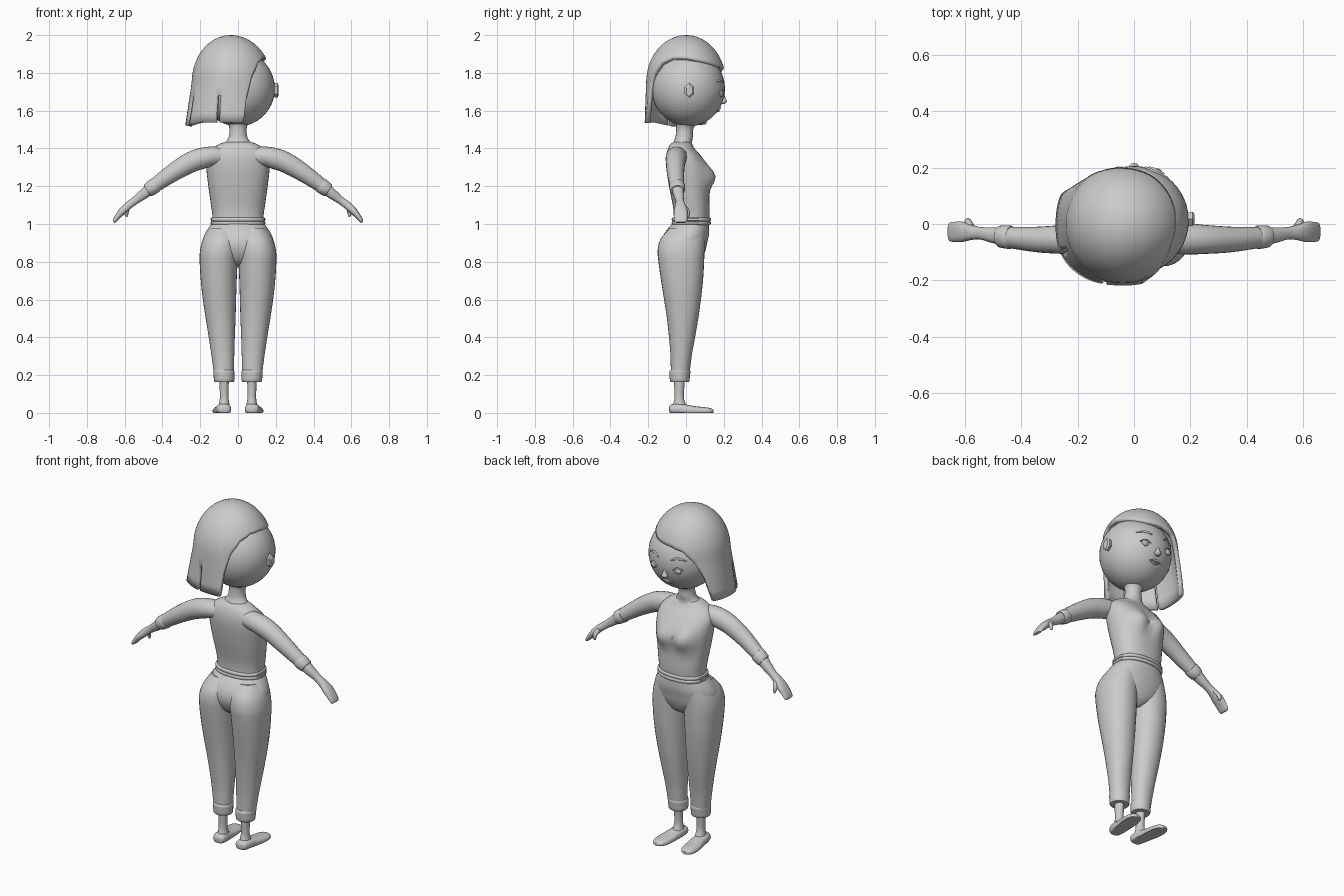
import bpy, bmesh, math
from mathutils import Vector

grey = bpy.data.materials.new("plain grey")
grey.diffuse_color = (0.6, 0.6, 0.6, 1)


def finish(name, bm, mirror=False, angle=40):
    bmesh.ops.recalc_face_normals(bm, faces=bm.faces)
    me = bpy.data.meshes.new(name)
    bm.to_mesh(me)
    bm.free()
    for p in me.polygons:
        p.use_smooth = True
    me.set_sharp_from_angle(angle=math.radians(angle))
    me.materials.append(grey)
    ob = bpy.data.objects.new(name, me)
    bpy.context.collection.objects.link(ob)
    if mirror:
        m = ob.modifiers.new("mirror", "MIRROR")
        m.use_mirror_merge = False
    return ob


def smooth_rows(rows, sub):
    """Catmull-Rom interpolation of parameter tuples."""
    out = []
    for i in range(len(rows) - 1):
        a, b, c, d = (rows[max(i - 1, 0)], rows[i], rows[i + 1], rows[min(i + 2, len(rows) - 1)])
        for k in range(sub):
            t = k / sub
            out.append([0.5 * (2 * q + (r - p) * t + (2 * p - 5 * q + 4 * r - s) * t * t
                               + (3 * q - p - 3 * r + s) * t ** 3)
                        for p, q, r, s in zip(a, b, c, d)])
    return out + [list(rows[-1])]


def tube(name, rows, u, tangent=None, n=24, sub=4, power=2, mirror=False, warp=None, angle=40):
    """Loft of ellipses, rows = (x, y, z, radius along u, radius across)."""
    rows = smooth_rows(rows, sub)
    u = Vector(u)
    bm = bmesh.new()
    rings = []
    for i, r in enumerate(rows):
        t = tangent or Vector(rows[min(i + 1, len(rows) - 1)][:3]) - Vector(rows[max(i - 1, 0)][:3])
        v = Vector(t).cross(u).normalized()
        ring = []
        for k in range(n):
            c, s = math.cos(math.tau * k / n), math.sin(math.tau * k / n)
            c, s = (math.copysign(abs(w) ** (2 / power), w) for w in (c, s))
            p = Vector(r[:3]) + u * r[3] * c + v * r[4] * s
            ring.append(bm.verts.new(warp(p) if warp else p))
        rings.append(ring)
    for a, b in zip(rings, rings[1:]):
        for k in range(n):
            bm.faces.new((a[k], a[(k + 1) % n], b[(k + 1) % n], b[k]))
    bm.faces.new(rings[0])
    bm.faces.new(rings[-1])
    return finish(name, bm, mirror, angle)


def stack(name, rows, **kw):
    """Upright loft, rows = (z, x0, x1, y0, y1)."""
    rows = [((a + b) / 2, (c + d) / 2, z, (b - a) / 2, (d - c) / 2) for z, a, b, c, d in rows]
    return tube(name, rows, (1, 0, 0), (0, 0, 1), **kw)


def ball(name, loc, size, mirror=False, seg=32, rings=20):
    bm = bmesh.new()
    bmesh.ops.create_uvsphere(bm, u_segments=seg, v_segments=rings, radius=1)
    for v in bm.verts:
        v.co = Vector(a * b + c for a, b, c in zip(v.co, size, loc))
    return finish(name, bm, mirror)


# Shirt body, with the chest pushed forward
def chest(p):
    if p.y > 0:
        p.y += 0.045 * math.exp(-((abs(p.x) - 0.065) ** 2 + (p.z - 1.25) ** 2) / 0.0035)
    return p


stack("shirt", [(1.0, -.135, .135, -.065, .12), (1.05, -.136, .136, -.065, .125),
                (1.1, -.143, .143, -.07, .125), (1.2, -.157, .157, -.09, .12),
                (1.3, -.168, .168, -.105, .11), (1.36, -.165, .165, -.105, .08),
                (1.4, -.135, .135, -.095, .045), (1.425, -.095, .095, -.08, .03),
                (1.436, -.06, .06, -.06, .02)], n=40, power=2.3, warp=chest)
for z, name in ((1.024, "shirt_hem"), (1.005, "waistband")):
    stack(name, [(z - .01, -.138, .138, -.07, .126), (z - .006, -.144, .144, -.075, .131),
                 (z + .006, -.144, .144, -.075, .131), (z + .01, -.138, .138, -.07, .126)],
          n=40, sub=2, power=2.3)

# Sleeves, cuffs, forearms and hands
ARM = (0, 1, 0)
tube("sleeve", [(.07, -.045, 1.36, .045, .045), (.14, -.05, 1.358, .055, .052),
                (.2, -.053, 1.345, .055, .056), (.26, -.055, 1.322, .051, .054),
                (.35, -.055, 1.268, .045, .047), (.46, -.047, 1.19, .036, .036)], ARM, mirror=True)
tube("sleeve_cuff", [(.435, -.047, 1.207, .036, .036), (.441, -.047, 1.203, .042, .041),
                     (.475, -.045, 1.18, .039, .037), (.481, -.045, 1.176, .033, .031)],
     ARM, sub=2, mirror=True)
tube("forearm", [(.45, -.045, 1.197, .033, .033), (.5, -.04, 1.158, .028, .027),
                 (.545, -.033, 1.124, .022, .021), (.58, -.03, 1.098, .027, .021),
                 (.61, -.028, 1.07, .036, .02), (.635, -.028, 1.042, .036, .015),
                 (.652, -.028, 1.018, .034, .011), (.657, -.028, 1.008, .027, .006)],
     ARM, power=2.4, mirror=True)
tube("thumb", [(.575, -.012, 1.098, .012, .012), (.588, .005, 1.075, .012, .013),
               (.591, .011, 1.055, .01, .011), (.588, .012, 1.038, .005, .005)],
     ARM, n=12, mirror=True)

# Trousers: pelvis, legs and rolled cuffs
stack("trouser_pelvis", [(.775, -.03, .03, -.05, .04), (.8, -.09, .09, -.095, .075),
                         (.85, -.165, .165, -.125, .1), (.9, -.188, .188, -.132, .112),
                         (.95, -.174, .174, -.115, .122), (1.005, -.137, .137, -.07, .122)],
      n=40, power=2.2)
stack("trouser_leg", [(.18, .024, .124, -.08, .016), (.3, .02, .14, -.082, .03),
                      (.4, .017, .155, -.09, .048), (.5, .013, .171, -.101, .065),
                      (.6, .01, .186, -.116, .079), (.7, .007, .197, -.132, .09),
                      (.8, .002, .203, -.146, .096), (.86, -.002, .201, -.15, .098),
                      (.92, -.002, .185, -.135, .1), (.98, .01, .15, -.085, .1)],
      n=32, power=2.15, mirror=True)
stack("trouser_cuff", [(.163, .026, .12, -.078, .012), (.168, .02, .127, -.085, .018),
                       (.2, .019, .129, -.087, .021), (.218, .018, .131, -.088, .024),
                       (.228, .024, .129, -.082, .02)], sub=2, mirror=True)

# Ankles and shoes
stack("ankle", [(.02, .04, .108, -.075, .012), (.05, .046, .1, -.067, -.002),
                (.09, .05, .096, -.06, -.012), (.19, .048, .1, -.066, -.004)], mirror=True)


def flat_sole(p):
    p.z = max(p.z, 0)
    p.x += 0.08 * p.y
    return p


tube("shoe", [(.08, -.09, .02, .016, .014), (.08, -.08, .02, .033, .024), (.08, -.045, .02, .04, .03),
              (.081, .0, .016, .041, .028), (.083, .05, .012, .045, .023), (.083, .1, .01, .043, .02),
              (.082, .13, .009, .032, .016), (.082, .146, .008, .012, .008)],
     (1, 0, 0), (0, 1, 0), power=2.4, warp=flat_sole, mirror=True)

# Neck and head
stack("neck", [(1.415, -.085, .085, -.075, .035), (1.435, -.066, .066, -.066, .032),
               (1.46, -.05, .05, -.056, .036), (1.5, -.045, .045, -.052, .038),
               (1.53, -.056, .056, -.055, .055), (1.56, -.09, .09, -.08, .09)])
HEAD, SIZE = (0, .012, 1.717), (.195, .194, .2)
ball("head", HEAD, SIZE, seg=40, rings=28)


def face_y(x, z):
    return HEAD[1] + SIZE[1] * math.sqrt(1 - (x / SIZE[0]) ** 2 - ((z - HEAD[2]) / SIZE[2]) ** 2)


# Face features
def strip(name, pts, r, mirror=False):
    tube(name, [(x, face_y(x, z), z, w, r) for x, z, w in pts], (0, 0, 1), n=10, mirror=mirror)


ball("eye", (.076, face_y(.076, 1.69) - .002, 1.69), (.023, .011, .018), True, 16, 10)
strip("upper_lid", [(.05, 1.692, .002), (.075, 1.708, .004), (.105, 1.695, .002)], .008, True)
strip("eyebrow", [(.04, 1.748, .003), (.075, 1.762, .007), (.12, 1.75, .002)], .006, True)
strip("upper_lip", [(-.034, 1.607, .001), (-.012, 1.613, .006), (.012, 1.613, .006), (.034, 1.607, .001)], .007)
strip("lower_lip", [(-.03, 1.605, .001), (0, 1.599, .007), (.03, 1.605, .001)], .009)
tube("nose", [(0, .19, 1.7, .005, .005), (0, .198, 1.665, .012, .012), (0, .2, 1.648, .019, .017),
              (0, .196, 1.635, .012, .009)], (1, 0, 0), (0, 0, 1), n=12)

# Six-sided ears
tube("ear", [(.175, .017, 1.708, .02, .016), (.195, .017, 1.708, .038, .028), (.208, .018, 1.708, .04, .029),
             (.215, .019, 1.708, .028, .019)], (0, 0, 1), (1, 0, 0), n=6, sub=1, mirror=True, angle=25)

# Side-swept bob: hem height by direction, 0 = +x and 90 = +y
HEM = [(0, 1.88), (30, 1.86), (60, 1.835), (90, 1.83), (112, 1.81), (130, 1.75), (143, 1.66),
       (152, 1.53), (200, 1.52), (230, 1.54), (288, 1.535), (292, 1.66), (301, 1.78),
       (316, 1.85), (336, 1.88), (360, 1.88)]


def hem(a):
    for (a0, z0), (a1, z1) in zip(HEM, HEM[1:]):
        if a <= a1:
            return z0 + (z1 - z0) * (a - a0) / (a1 - a0)


def hair_point(a, s):
    z = 2 - (2 - hem(a)) * s ** 1.8
    c, d = math.cos(math.radians(a)), math.sin(math.radians(a))
    rise, drop = max(z - 1.75, 0) / .25, max(1.75 - z, 0) / .22
    p = 2 + .4 * min(1, drop)
    k = (abs(c) ** p + abs(d) ** p) ** (-1 / p) * math.sqrt(max(0, 1 - rise ** 2))
    rx = .22 if c > 0 else .205 + .033 * drop
    ry = .211 + .008 * drop
    return Vector((-.04 + rx * k * c, ry * k * d, z))


N, ROWS = 90, 16
bm = bmesh.new()
top = bm.verts.new((-.04, 0, 2))
grid = [[bm.verts.new(hair_point(360 * i / N, j / ROWS)) for i in range(N)] for j in range(1, ROWS + 1)]
for i in range(N):
    bm.faces.new((top, grid[0][i], grid[0][(i + 1) % N]))
    for j in range(ROWS - 1):
        # narrow slits part the locks near the hem
        if not (i in (51, 63) and j >= ROWS - 4):
            bm.faces.new((grid[j][i], grid[j + 1][i], grid[j + 1][(i + 1) % N], grid[j][(i + 1) % N]))
hair = finish("hair", bm, angle=50)
solid = hair.modifiers.new("thickness", "SOLIDIFY")
solid.thickness, solid.offset = .025, -1
